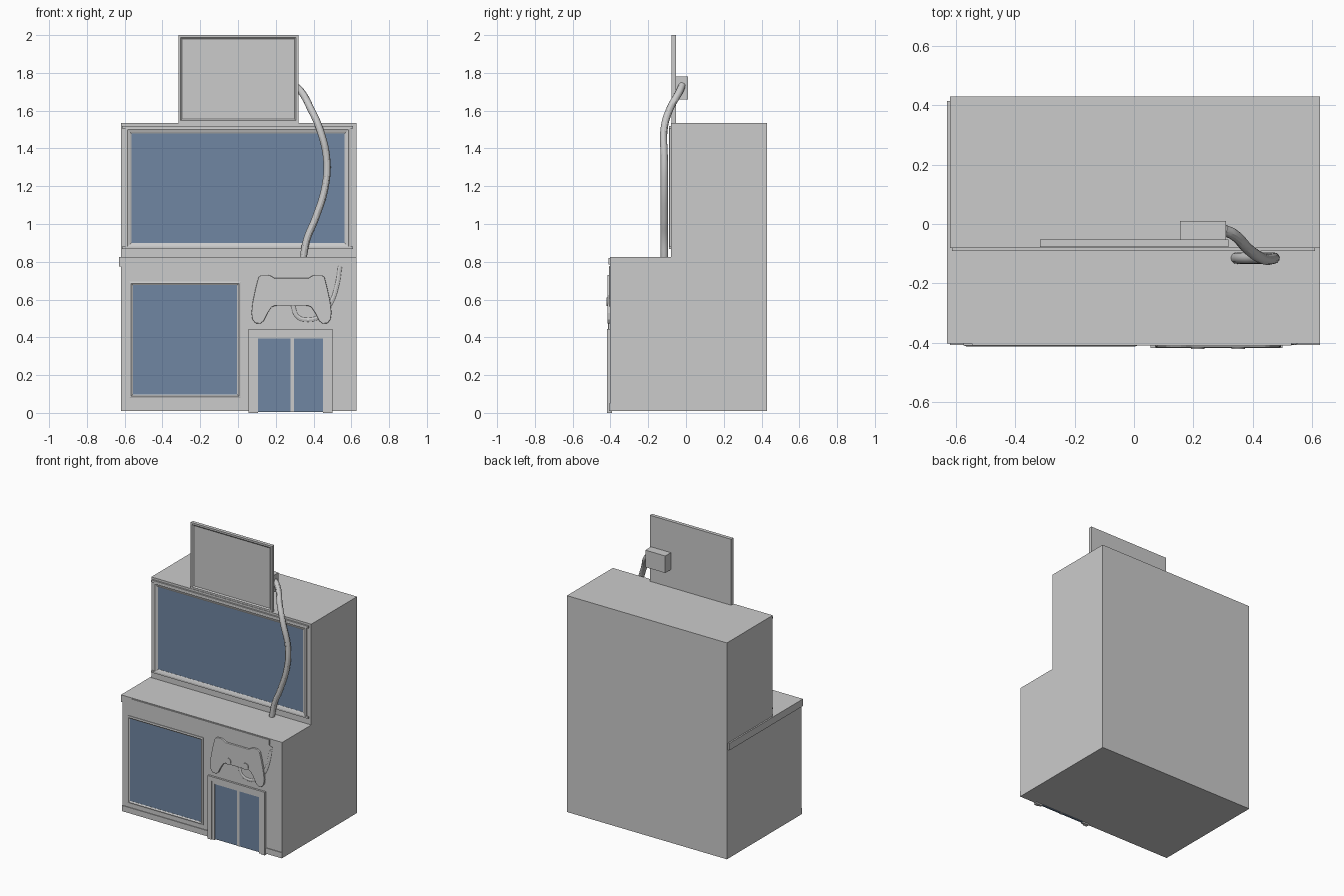
import bpy, bmesh

if "Cube" in bpy.data.objects:
    bpy.data.objects.remove(bpy.data.objects["Cube"])

glass = bpy.data.materials.new("glass_blue")
glass.diffuse_color = (0.16, 0.24, 0.36, 1)
glass.use_nodes = True
glass.node_tree.nodes["Principled BSDF"].inputs["Base Color"].default_value = glass.diffuse_color


def finish(name, bm, mat=None):
    bmesh.ops.recalc_face_normals(bm, faces=bm.faces)
    me = bpy.data.meshes.new(name)
    bm.to_mesh(me)
    bm.free()
    ob = bpy.data.objects.new(name, me)
    bpy.context.collection.objects.link(ob)
    if mat:
        me.materials.append(mat)
    return ob


def box(name, x, y, z, mat=None):
    bm = bmesh.new()
    bmesh.ops.create_cube(bm, size=1)
    for v in bm.verts:
        v.co = [r[0] + (c + 0.5) * (r[1] - r[0]) for c, r in zip(v.co, (x, y, z))]
    return finish(name, bm, mat)


def prism(name, pts, axis, a, b):
    # extrude an outline along x (points are y,z) or along y (points are x,z)
    bm = bmesh.new()
    vs = [bm.verts.new((a, p, q) if axis == "x" else (p, a, q)) for p, q in pts]
    face = bm.faces.new(vs)
    new = bmesh.ops.extrude_face_region(bm, geom=[face])["geom"]
    move = (b - a, 0, 0) if axis == "x" else (0, b - a, 0)
    bmesh.ops.translate(bm, vec=move, verts=[g for g in new if isinstance(g, bmesh.types.BMVert)])
    return finish(name, bm)


def frame(name, x, z, profile):
    # mitred rectangular moulding; profile = (inset, y) points, closed loop
    bm = bmesh.new()
    rings = [[bm.verts.new(c) for c in ((x[0] + i, y, z[0] + i), (x[1] - i, y, z[0] + i),
                                        (x[1] - i, y, z[1] - i), (x[0] + i, y, z[1] - i))]
             for i, y in profile]
    for k, r in enumerate(rings):
        s = rings[(k + 1) % len(rings)]
        for j in range(4):
            n = (j + 1) % 4
            bm.faces.new((r[j], r[n], s[n], s[j]))
    return finish(name, bm)


def tube(name, pts, radius):
    cu = bpy.data.curves.new(name, "CURVE")
    cu.dimensions = "3D"
    cu.bevel_depth = radius
    cu.bevel_resolution = 4
    cu.use_fill_caps = True
    cu.resolution_u = 8
    sp = cu.splines.new("BEZIER")
    sp.bezier_points.add(len(pts) - 1)
    for p, co in zip(sp.bezier_points, pts):
        p.co = co
        p.handle_left_type = p.handle_right_type = "AUTO"
    ob = bpy.data.objects.new(name, cu)
    bpy.context.collection.objects.link(ob)
    bpy.ops.object.select_all(action="DESELECT")
    ob.select_set(True)
    bpy.context.view_layer.objects.active = ob
    bpy.ops.object.convert(target="MESH")
    bpy.ops.object.shade_smooth_by_angle()


F, U = -0.403, -0.08  # front walls of lower and upper storeys

# stepped building body
prism("building_body", [(F, 0.01), (0.43, 0.01), (0.43, 1.535), (U, 1.535), (U, 0.825), (F, 0.825)],
      "x", -0.62, 0.627)

# wall trims
box("left_ledge_trim", (-0.63, -0.615), (F, 0.415), (0.775, 0.825))
box("front_ledge_trim", (-0.545, 0.53), (F - 0.006, F + 0.01), (0.785, 0.82))
box("plinth_left", (-0.62, 0.06), (F - 0.005, F + 0.01), (0.01, 0.05))
box("plinth_right", (0.49, 0.627), (F - 0.005, F + 0.01), (0.01, 0.05))

# upper display window
frame("upper_window_frame", (-0.595, 0.595), (0.87, 1.51),
      [(0, U + 0.01), (0, U - 0.007), (0.01, U - 0.011), (0.022, U - 0.007), (0.03, U - 0.003), (0.03, U + 0.01)])
box("upper_window_cornice", (-0.613, 0.61), (U - 0.011, U + 0.01), (1.505, 1.52))
box("upper_window_sill", (-0.613, 0.61), (U - 0.011, U + 0.01), (0.868, 0.88))
box("upper_window_glass", (-0.575, 0.575), (U - 0.002, U + 0.01), (0.89, 1.49), glass)

# lower display window
frame("lower_window_frame", (-0.575, 0.013), (0.08, 0.695),
      [(0, F + 0.01), (0, F - 0.006), (0.009, F - 0.009), (0.018, F - 0.003), (0.018, F + 0.01)])
box("lower_window_glass", (-0.565, 0.0), (F - 0.002, F + 0.01), (0.09, 0.685), glass)

# entrance: two stepped arches, double glass door and centre bar
for nm, x0, x1, w, h, y in (("outer", 0.055, 0.50, 0.03, 0.445, -0.417),
                            ("inner", 0.08, 0.475, 0.025, 0.42, -0.41)):
    prism("door_frame_" + nm, [(x0, 0), (x0, h), (x1, h), (x1, 0), (x1 - w, 0), (x1 - w, h - w),
                               (x0 + w, h - w), (x0 + w, 0)], "y", F + 0.01, y)
box("door_glass", (0.095, 0.46), (F - 0.002, F + 0.01), (0.005, 0.40), glass)
box("door_centre_bar", (0.277, 0.296), (F - 0.005, F + 0.01), (0.005, 0.40))

# gamepad relief: half outline mirrored about its centre
cx = 0.283
half = [(0.09, 0.713), (0.108, 0.725), (0.125, 0.731), (0.158, 0.73), (0.175, 0.718), (0.19, 0.66),
        (0.205, 0.59), (0.212, 0.53), (0.207, 0.495), (0.192, 0.475), (0.165, 0.472), (0.147, 0.487),
        (0.125, 0.53), (0.105, 0.56), (0.085, 0.568), (0.065, 0.565)]
outline = [(cx + x, z) for x, z in half] + [(cx - x, z) for x, z in reversed(half)]
pad = prism("gamepad_body", outline, "y", F + 0.005, -0.416)
bv = pad.modifiers.new("soft_edge", "BEVEL")
bv.width = 0.004
bv.segments = 2
for s, nm in ((-1, "left"), (1, "right")):
    bpy.ops.mesh.primitive_cylinder_add(vertices=24, radius=0.023, depth=0.02,
                                        location=(cx + s * 0.068, -0.411, 0.588), rotation=(1.5708, 0, 0))
    bpy.context.object.name = "gamepad_stick_" + nm
    bpy.ops.object.shade_smooth_by_angle()

# gamepad cord, half sunk in the wall
tube("gamepad_cord", [(x, F + 0.014, z) for x, z in
                      ((0.29, 0.57), (0.315, 0.51), (0.37, 0.493), (0.43, 0.51), (0.49, 0.58),
                       (0.525, 0.68), (0.54, 0.775))], 0.018)

# roof sign with raised border and a junction box behind
box("roof_sign_panel", (-0.314, 0.317), (-0.07, -0.052), (1.535, 2.0))
frame("roof_sign_border", (-0.316, 0.319), (1.535, 2.0),
      [(0, -0.052), (0, -0.077), (0.012, -0.077), (0.02, -0.07), (0.02, -0.06)])
box("sign_junction_box", (0.155, 0.31), (-0.053, 0.01), (1.66, 1.78))

# large cable running from the box down to the ledge
tube("hanging_cable", [(0.30, -0.02, 1.735), (0.335, -0.035, 1.70), (0.385, -0.085, 1.61),
                       (0.43, -0.115, 1.51), (0.47, -0.115, 1.34), (0.462, -0.115, 1.20),
                       (0.41, -0.115, 1.03), (0.365, -0.115, 0.92), (0.345, -0.115, 0.823)], 0.019)
